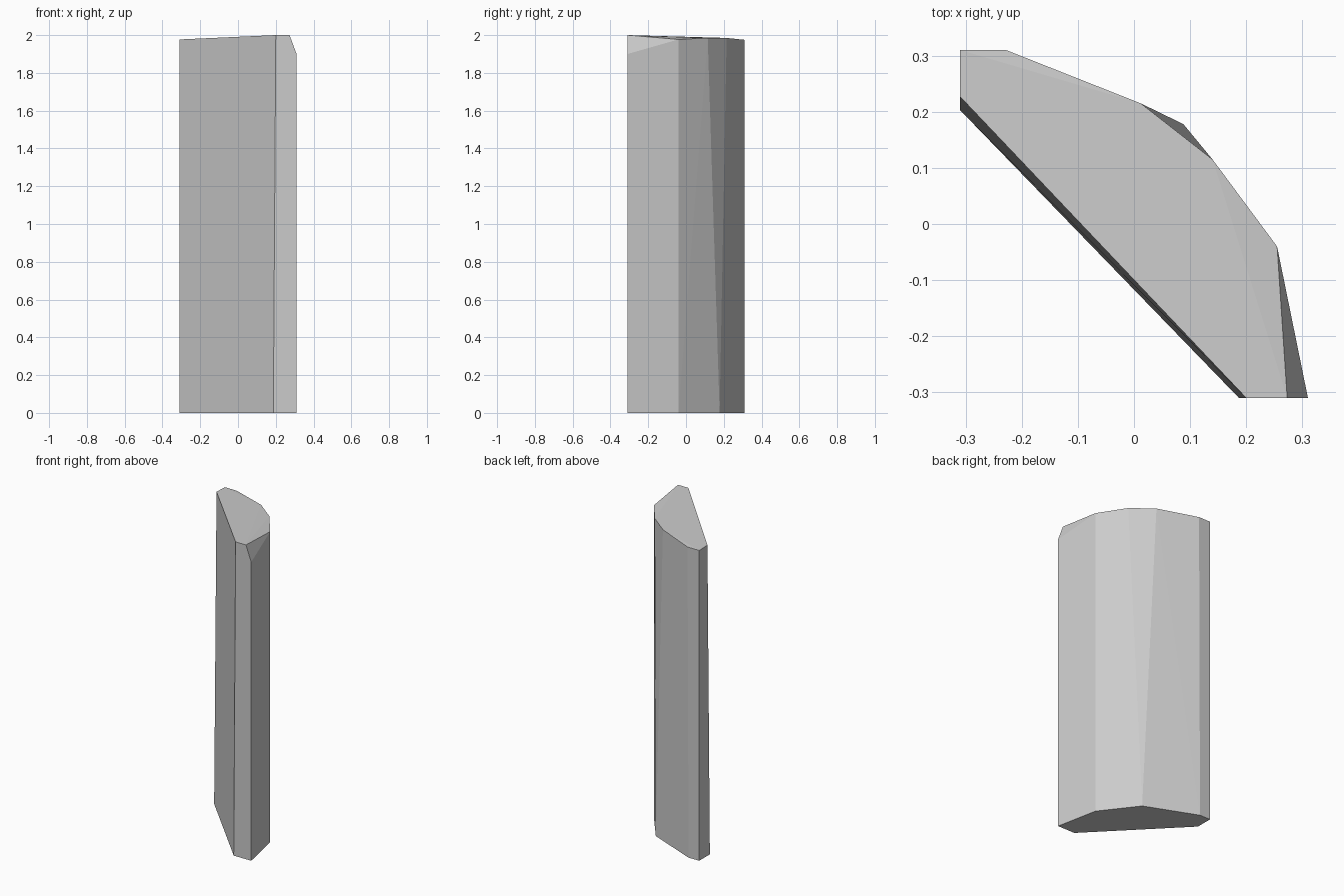
import bpy, bmesh

if "Cube" in bpy.data.objects:
    bpy.data.objects.remove(bpy.data.objects["Cube"])

# Footprint on the ground and the slightly chipped, sloping top rim
base = [(-0.31, 0.203), (0.187, -0.31), (0.31, -0.31), (0.255, -0.04),
        (0.088, 0.178), (-0.235, 0.31), (-0.31, 0.31)]
rim = [(-0.31, 0.227, 1.977), (0.20, -0.31, 2.0), (0.273, -0.31, 2.0),
       (0.31, -0.31, 1.90), (0.255, -0.04, 1.977), (0.14, 0.115, 1.985),
       (0.012, 0.215, 1.985), (-0.228, 0.31, 1.975), (-0.31, 0.31, 1.975)]

# Faceted stone slab: convex skin around both outlines
bm = bmesh.new()
for p in [(x, y, 0) for x, y in base] + rim:
    bm.verts.new(p)
hull = bmesh.ops.convex_hull(bm, input=bm.verts[:])
loose = [v for v in bm.verts if not v.link_faces]
bmesh.ops.delete(bm, geom=loose, context='VERTS')
bmesh.ops.dissolve_limit(bm, angle_limit=0.005, verts=bm.verts[:], edges=bm.edges[:])
bmesh.ops.recalc_face_normals(bm, faces=bm.faces[:])

mesh = bpy.data.meshes.new("stone_slab")
bm.to_mesh(mesh)
bm.free()
bpy.context.collection.objects.link(bpy.data.objects.new("stone_slab", mesh))
